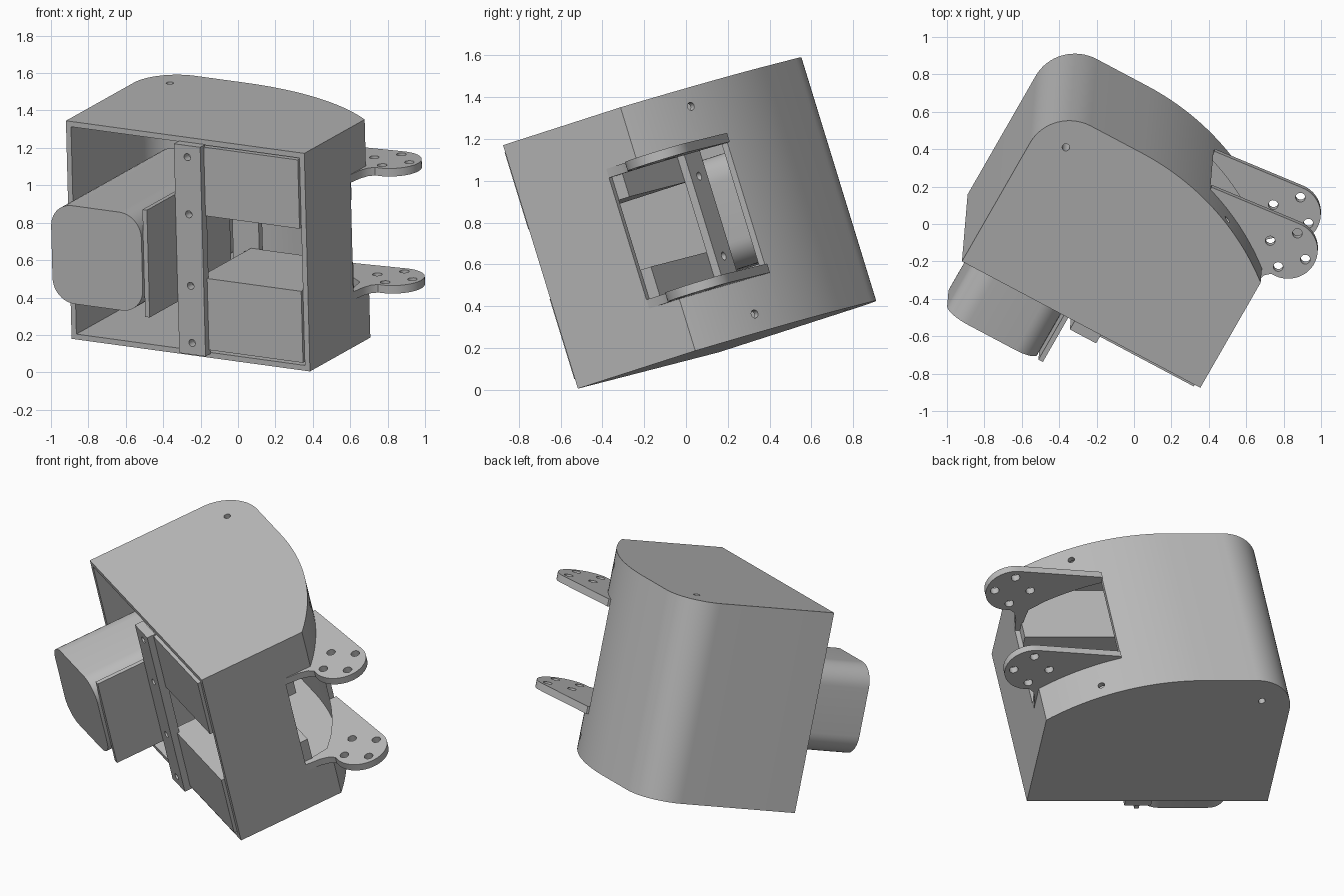
import bpy
from math import sin, cos, pi, radians, acos, asin
from mathutils import Matrix, Vector

cube = bpy.data.objects.get("Cube")
if cube:
    bpy.data.objects.remove(cube, do_unlink=True)

# Tilted local frame: a runs across the open face, b to the back, c up
U = Vector((0.877, -0.465, -0.120)).normalized()
V = Vector((-0.022, -0.295, 0.955)).cross(U).normalized()
W = U.cross(V)
FRAME = Matrix((U, V, W)).transposed().to_4x4()
FRAME.translation = Vector((-0.92, -0.20, 1.345))

WIDTH, HEIGHT, WALL = 1.453, 1.22, 0.03
MID = -HEIGHT / 2

grey = bpy.data.materials.new("plain grey")
grey.use_nodes = True
grey.diffuse_color = (0.5, 0.5, 0.5, 1)
grey.node_tree.nodes["Principled BSDF"].inputs["Base Color"].default_value = (0.5, 0.5, 0.5, 1)


def prism(name, outline, low, high, place=None):
    """Extrude a counter-clockwise outline between two heights."""
    n = len(outline)
    verts = [(x, y, z) for z in (low, high) for x, y in outline]
    faces = [list(range(n))[::-1], list(range(n, 2 * n))]
    faces += [[i, (i + 1) % n, n + (i + 1) % n, n + i] for i in range(n)]
    mesh = bpy.data.meshes.new(name)
    mesh.from_pydata([(place @ Vector(v)) if place else v for v in verts], [], faces)
    mesh.materials.append(grey)
    obj = bpy.data.objects.new(name, mesh)
    bpy.context.collection.objects.link(obj)
    obj.matrix_world = FRAME
    return obj


def arc(ca, cb, r, start, end, steps=16):
    angles = [start + (end - start) * i / steps for i in range(steps + 1)]
    return [(ca + r * cos(t), cb + r * sin(t)) for t in angles]


def box(name, a, b, c):
    return prism(name, [(a[0], b[0]), (a[1], b[0]), (a[1], b[1]), (a[0], b[1])], *c)


def cylinder(name, centre, axis, r, length):
    turn = Vector(axis).to_track_quat("Z", "Y").to_matrix().to_4x4()
    place = Matrix.Translation(centre) @ turn
    return prism(name, arc(0, 0, r, 0, 2 * pi, 20)[:-1], -length / 2, length / 2, place)


def cut(obj, cutters):
    bpy.context.view_layer.objects.active = obj
    for cutter in cutters:
        cutter.hide_render = True
        mod = obj.modifiers.new("cut", "BOOLEAN")
        mod.operation, mod.solver, mod.object = "DIFFERENCE", "EXACT", cutter
        bpy.ops.object.modifier_apply(modifier=mod.name)
        bpy.data.objects.remove(cutter, do_unlink=True)


def smooth(obj):
    bpy.ops.object.select_all(action="DESELECT")
    obj.select_set(True)
    bpy.context.view_layer.objects.active = obj
    bpy.ops.object.shade_smooth_by_angle(angle=radians(30))


# Housing shell with a bowed back and one rounded corner
BOW_A, BOW_R, CORNER = 0.55, 1.41, 0.24


def housing_outline(inset, front):
    side, r = WIDTH - inset, BOW_R - inset
    points = [(inset, front), (side, front)]
    points += arc(BOW_A, 1 - BOW_R, r, acos((side - BOW_A) / r), pi / 2, 28)
    points += arc(CORNER, 1 - CORNER, CORNER - inset, pi / 2, pi)
    return points


housing = prism("housing", housing_outline(0, 0), -HEIGHT, 0)
cutters = [
    prism("cavity", housing_outline(WALL, -0.1), WALL - HEIGHT, -WALL),
    box("window", (1.0, 1.7), (0.5, 1.3), (MID - 0.305, MID + 0.305)),
    cylinder("post_hole", (0.18, 0.83, MID), (0, 0, 1), 0.02, 2),
]
for c in (-0.09, -HEIGHT + 0.09):
    t = acos((1.14 - BOW_A) / BOW_R)
    spot = (1.14, 1 - BOW_R + BOW_R * sin(t), c)
    cutters.append(cylinder("wall_hole", spot, (cos(t), sin(t), 0), 0.02, 0.2))
cut(housing, cutters)
smooth(housing)

# Corner posts behind the screw holes
for side, low, high in (("upper", -0.16, -WALL), ("lower", WALL - HEIGHT, 0.16 - HEIGHT)):
    post = cylinder(side + "_post", (0.18, 0.83, (low + high) / 2), (0, 0, 1), 0.055, high - low)
    cut(post, [cylinder("post_bore", (0.18, 0.83, MID), (0, 0, 1), 0.02, 2)])
    smooth(post)

# Rounded motor block, extruded front to back
half, r = 0.275, 0.13
outline = []
for i, (sx, sy) in enumerate(((1, 1), (-1, 1), (-1, -1), (1, -1))):
    outline += arc(sx * (half - r), sy * (half - r), r, i * pi / 2, (i + 1) * pi / 2, 10)
forward = Matrix.Translation((0.385, 0, MID)) @ Matrix.Rotation(pi / 2, 4, "X")
smooth(prism("motor", outline, -0.75, 0.39, forward))
box("motor_side_plate", (0.66, 0.687), (-0.37, 0.54), (MID - 0.3, MID + 0.3))

# Two actuators stacked on the right
box("upper_actuator", (0.80, 1.423), (-0.02, 0.56), (-0.42, -0.035))
box("lower_actuator", (0.80, 1.423), (-0.02, 0.56), (-1.17, -0.77))

# Screwed retaining strips in front of and behind the actuators
for name, b in (("front_strip", (-0.06, -0.005)), ("back_strip", (0.56, 0.60))):
    strip = box(name, (0.69, 0.85), b, (0.025 - HEIGHT, -0.025))
    cut(strip, [cylinder("screw_hole", (0.77, sum(b) / 2, c), (0, 1, 0), 0.02, 0.2)
                for c in (-0.09, -0.41, -0.81, -1.13)])
    smooth(strip)

# Drilled teardrop lugs above and below the window
LUG = (1.525, 0.83)
lug_outline = [(1.0, 0.915), (1.2, 0.83), (1.40, 0.67), (1.425, 0.5), (1.453, 0.5),
               (1.463, 0.59), (1.482, 0.645), (1.51, 0.67)]
lug_outline += arc(*LUG, 0.16, radians(-80), radians(97), 28) + [(1.0, 0.94)]
for name, low in (("upper_lug", MID + 0.305), ("lower_lug", MID - 0.35)):
    lug = prism(name, lug_outline, low, low + 0.045)
    cut(lug, [cylinder("lug_hole", (LUG[0] + 0.107 * cos(k * pi / 2),
                                    LUG[1] + 0.107 * sin(k * pi / 2), low), (0, 0, 1), 0.026, 0.4)
              for k in range(4)])
    smooth(lug)
